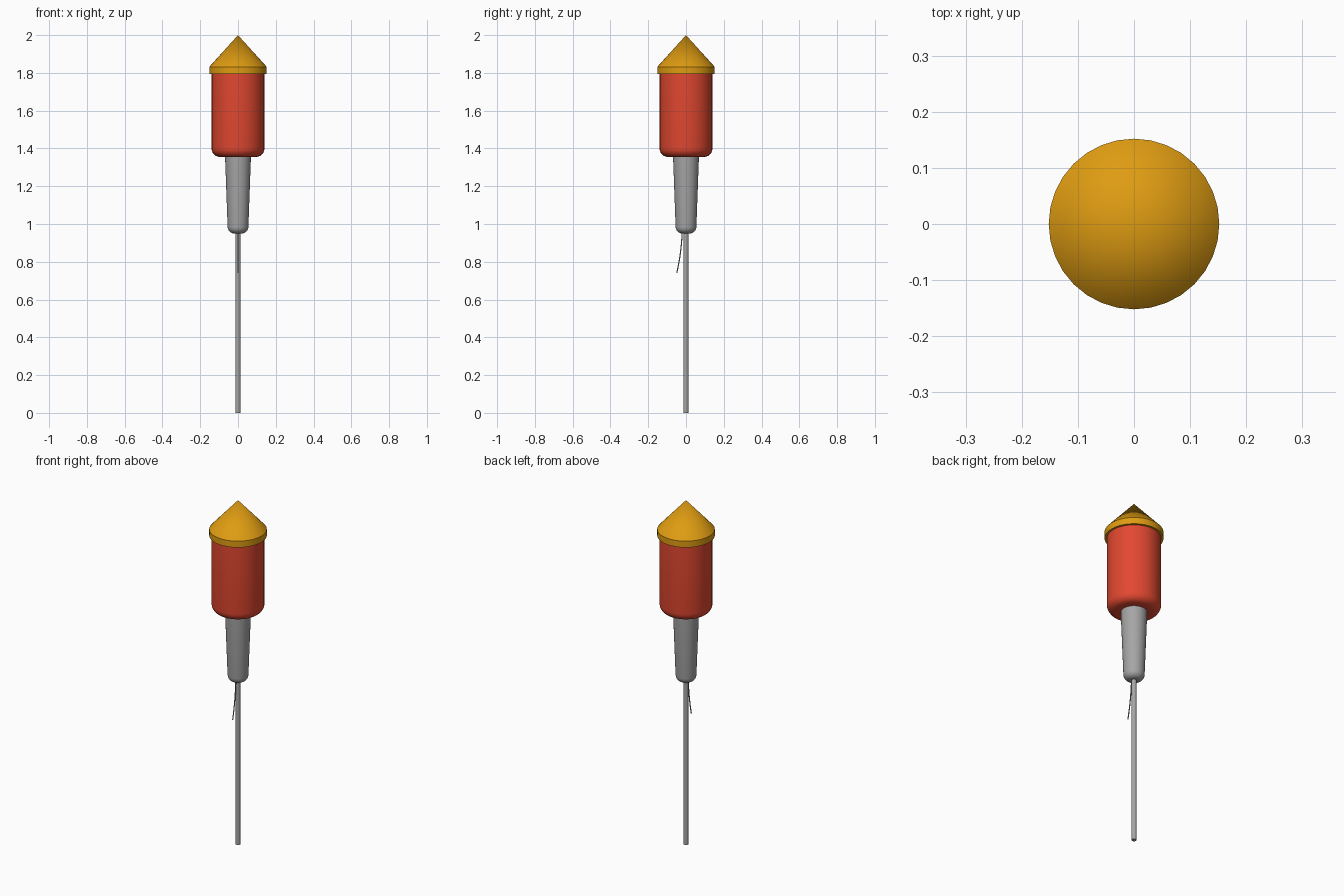
import bpy
import bmesh
import math
from mathutils import Vector

cube = bpy.data.objects.get("Cube")
if cube:
    bpy.data.objects.remove(cube, do_unlink=True)

SIDES = 32


def material(name, rgb):
    mat = bpy.data.materials.new(name)
    mat.use_nodes = True
    color = (*rgb, 1)
    mat.diffuse_color = color
    mat.node_tree.nodes["Principled BSDF"].inputs["Base Color"].default_value = color
    return mat


yellow = material("golden yellow", (0.73, 0.33, 0.006))
red = material("bright red", (0.76, 0.065, 0.03))
grey = material("mid grey", (0.38, 0.38, 0.38))


def finish(name, bm, mat):
    """Turn a bmesh into a smooth-shaded object that keeps its sharp edges."""
    bmesh.ops.recalc_face_normals(bm, faces=bm.faces)
    mesh = bpy.data.meshes.new(name)
    bm.to_mesh(mesh)
    bm.free()
    mesh.materials.append(mat)
    obj = bpy.data.objects.new(name, mesh)
    bpy.context.collection.objects.link(obj)
    bpy.ops.object.select_all(action="DESELECT")
    obj.select_set(True)
    bpy.context.view_layer.objects.active = obj
    bpy.ops.object.shade_smooth_by_angle(angle=math.radians(35))
    return obj


def lathe(name, profile, mat, sides=SIDES):
    """Spin a (radius, height) profile around the z axis."""
    bm = bmesh.new()
    verts = [bm.verts.new((r, 0, z)) for r, z in profile]
    edges = [bm.edges.new(pair) for pair in zip(verts, verts[1:])]
    bmesh.ops.spin(bm, geom=verts + edges, axis=(0, 0, 1), cent=(0, 0, 0),
                   angle=math.tau, steps=sides, use_duplicate=False)
    bmesh.ops.remove_doubles(bm, verts=bm.verts, dist=0.0001)
    return finish(name, bm, mat)


def rounded_base(radius, bottom, round_r, steps=6):
    """Profile of a closed base whose lower corner is a quarter circle."""
    points = [(0, bottom)]
    for i in range(steps + 1):
        a = math.pi / 2 * i / steps
        points.append((radius - round_r + round_r * math.sin(a),
                       bottom + round_r - round_r * math.cos(a)))
    return points


# Pointed cap with a short straight rim
lathe("nose_cap", [(0, 1.795), (0.152, 1.795), (0.152, 1.832), (0, 2.0)], yellow)

# Main tube with a rounded lower corner
lathe("body_tube", rounded_base(0.14, 1.355, 0.045) + [(0.14, 1.81), (0, 1.81)], red)

# Tapered neck with a rounded lower end
lathe("tapered_neck", rounded_base(0.055, 0.95, 0.035) + [(0.069, 1.37), (0, 1.37)], grey)

# Long guide stick
lathe("guide_stick", [(0, 0), (0.0135, 0), (0.0135, 0.97), (0, 0.97)], grey, 16)

# Thin fuse that bows out toward the front
bm = bmesh.new()
start, bend, end = Vector((0, -0.02, 0.96)), Vector((0, -0.024, 0.85)), Vector((0, -0.049, 0.74))
rings = []
for i in range(9):
    t = i / 8
    centre = start * (1 - t) ** 2 + bend * 2 * t * (1 - t) + end * t ** 2
    rings.append([bm.verts.new(centre + Vector((math.cos(a), math.sin(a), 0)) * 0.003)
                  for a in (math.tau * k / 8 for k in range(8))])
for low, high in zip(rings, rings[1:]):
    for k in range(8):
        n = (k + 1) % 8
        bm.faces.new((low[k], low[n], high[n], high[k]))
bm.faces.new(rings[0])
bm.faces.new(rings[-1])
finish("fuse", bm, grey)
